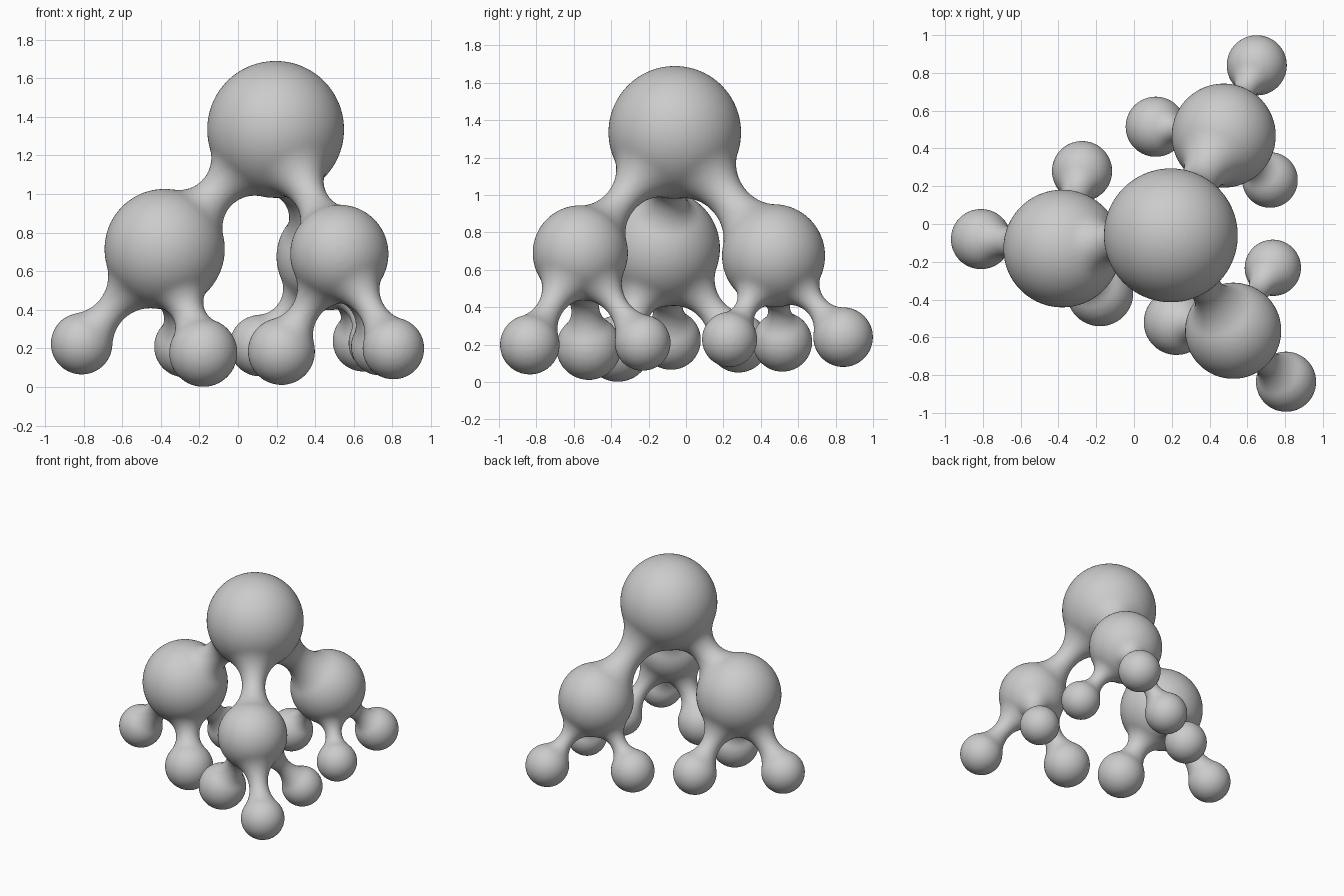
import bpy, bmesh, math
from mathutils import Vector, Matrix

if "Cube" in bpy.data.objects:
    bpy.data.objects.remove(bpy.data.objects["Cube"])

# Ball: (centre, radius).  Each middle ball: (ball, neck radius, [(small ball, neck radius)...])
TOP = ((0.195, -0.06, 1.335), 0.355)
BRANCHES = [
    (((-0.38, -0.13, 0.715), 0.312), 0.10,
     [(((-0.81, -0.08, 0.225), 0.16), 0.08),
      (((-0.275, 0.28, 0.21), 0.16), 0.075),
      (((-0.18, -0.365, 0.178), 0.177), 0.085)]),
    (((0.525, -0.565, 0.69), 0.255), 0.085,
     [(((0.805, -0.835, 0.20), 0.16), 0.07),
      (((0.225, -0.52, 0.185), 0.174), 0.075),
      (((0.735, -0.232, 0.21), 0.15), 0.06)]),
    (((0.475, 0.468, 0.675), 0.276), 0.105,
     [(((0.65, 0.84, 0.24), 0.16), 0.06),
      (((0.115, 0.515, 0.215), 0.16), 0.06),
      (((0.72, 0.233, 0.228), 0.148), 0.06)]),
]
SEG = 48
bm = bmesh.new()


def add_ball(ball):
    bmesh.ops.create_uvsphere(bm, u_segments=64, v_segments=40, radius=ball[1],
                              matrix=Matrix.Translation(ball[0]))


def add_neck(a, b, waist):
    """Revolved fillet arc, tangent to both balls, with the given waist radius."""
    pa, pb = Vector(a[0]), Vector(b[0])
    ra, rb = a[1], b[1]
    d = (pb - pa).length

    def reach(r, f):
        return math.sqrt(max((r + f) ** 2 - (waist + f) ** 2, 0))
    lo, hi = 0.0, 5.0
    for _ in range(60):
        f = (lo + hi) / 2
        if reach(ra, f) + reach(rb, f) < d:
            lo = f
        else:
            hi = f
    x, h = reach(ra, f), waist + f
    t0, t1 = math.atan2(h, x), math.atan2(h, d - x)
    # arc angle measured from straight down at the waist
    s0, s1 = -(math.pi / 2 - t0), math.pi / 2 - t1
    prof = [(x + f * math.sin(s), h - f * math.cos(s))
            for s in (s0 + (s1 - s0) * i / 24 for i in range(25))]
    rot = Matrix.Translation(pa) @ (pb - pa).to_track_quat('Z', 'Y').to_matrix().to_4x4()
    rings = [[bm.verts.new(rot @ Vector((r * math.cos(2 * math.pi * k / SEG),
                                         r * math.sin(2 * math.pi * k / SEG), z)))
              for k in range(SEG)] for z, r in prof]
    for p, q in zip(rings, rings[1:]):
        for k in range(SEG):
            j = (k + 1) % SEG
            bm.faces.new((p[k], p[j], q[j], q[k]))
    bm.faces.new(rings[0][::-1])
    bm.faces.new(rings[-1])


# Balls and necks, top to bottom
add_ball(TOP)
for mid, neck, feet in BRANCHES:
    add_ball(mid)
    add_neck(TOP, mid, neck)
    for foot, foot_neck in feet:
        add_ball(foot)
        add_neck(mid, foot, foot_neck)

mesh = bpy.data.meshes.new("branching_balls")
bm.to_mesh(mesh)
bm.free()
obj = bpy.data.objects.new("branching_balls", mesh)
bpy.context.collection.objects.link(obj)

# Fuse into one skin and soften the joins
remesh = obj.modifiers.new("fuse", 'REMESH')
remesh.mode = 'VOXEL'
remesh.voxel_size = 0.012
remesh.use_smooth_shade = True
soften = obj.modifiers.new("soften", 'SMOOTH')
soften.factor = 0.5
soften.iterations = 6
for p in mesh.polygons:
    p.use_smooth = True
